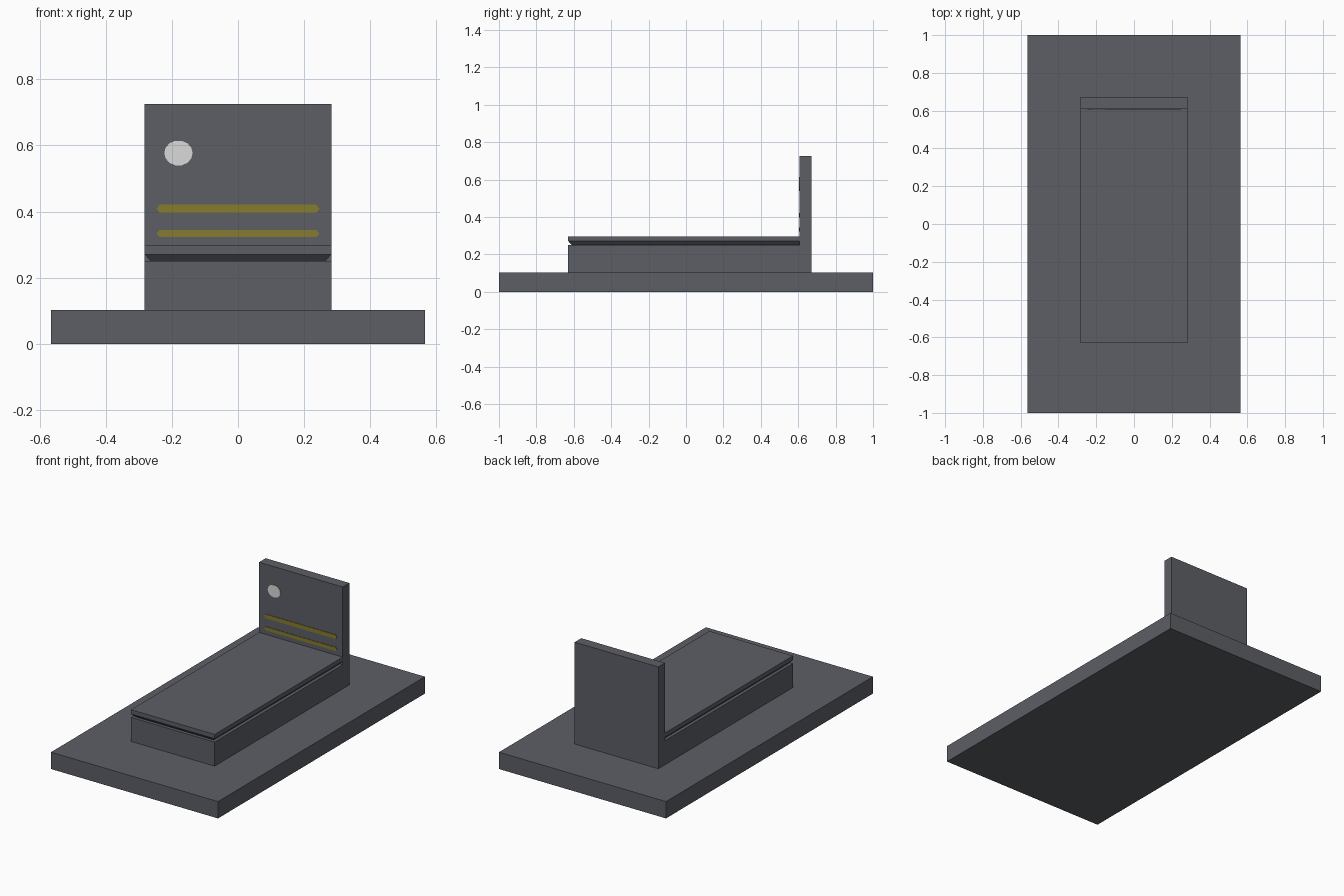
import bpy, bmesh, math

if "Cube" in bpy.data.objects:
    bpy.data.objects.remove(bpy.data.objects["Cube"])


def material(name, rgb):
    m = bpy.data.materials.new(name)
    m.diffuse_color = (*rgb, 1)
    m.use_nodes = True
    m.node_tree.nodes["Principled BSDF"].inputs["Base Color"].default_value = m.diffuse_color
    return m


stone = material("grey_stone", (0.107, 0.114, 0.133))
gold = material("dull_gold", (0.235, 0.200, 0.026))
pale = material("pale_grey", (0.70, 0.70, 0.70))


def make(name, verts, faces, mat):
    bm = bmesh.new()
    vs = [bm.verts.new(v) for v in verts]
    for f in faces:
        bm.faces.new([vs[i] for i in f])
    bmesh.ops.recalc_face_normals(bm, faces=bm.faces[:])
    me = bpy.data.meshes.new(name)
    bm.to_mesh(me)
    bm.free()
    me.materials.append(mat)
    ob = bpy.data.objects.new(name, me)
    bpy.context.collection.objects.link(ob)
    return ob


def loft(name, rings, mat):
    """Join matching rings of points with quads and cap both ends."""
    n = len(rings[0])
    faces = [list(range(n)), [(len(rings) - 1) * n + i for i in range(n)]]
    for r in range(len(rings) - 1):
        for i in range(n):
            j = (i + 1) % n
            faces.append([r * n + i, r * n + j, (r + 1) * n + j, (r + 1) * n + i])
    return make(name, [p for ring in rings for p in ring], faces, mat)


def rect(hx, y0, y1, z):
    return [(-hx, y0, z), (hx, y0, z), (hx, y1, z), (-hx, y1, z)]


W, FRONT, FACE, BACK = 0.283, -0.63, 0.608, 0.672

# ground slab
loft("base_slab", [rect(0.565, -1, 1, 0), rect(0.565, -1, 1, 0.103)], stone)

# plinth and upright headstone as one L-shaped profile
profile = [(FRONT, 0.103), (BACK, 0.103), (BACK, 0.726), (FACE, 0.726), (FACE, 0.25), (FRONT, 0.25)]
loft("plinth_and_headstone", [[(x, y, z) for y, z in profile] for x in (-W, W)], stone)

# cover slab with undercut lower edge
c = 0.02
loft("cover_slab", [rect(W - c, FRONT + c, FACE, 0.25),
                    rect(W, FRONT, FACE, 0.271),
                    rect(W, FRONT, FACE, 0.297)], stone)


def plate(name, outline, mat):
    """Thin plate on the front of the headstone."""
    loft(name, [[(x, y, z) for x, z in outline] for y in (FACE - 0.003, FACE + 0.002)], mat)


# two gold bars with small pointed ends
for label, z, h in (("upper", 0.409, 0.0125), ("lower", 0.334, 0.011)):
    plate(label + "_gold_bar",
          [(-0.237, z - h), (0.237, z - h), (0.246, z),
           (0.237, z + h), (-0.237, z + h), (-0.246, z)], gold)

# pale oval plaque
plate("oval_plaque",
      [(-0.18 + 0.043 * math.cos(math.tau * i / 14), 0.577 + 0.038 * math.sin(math.tau * i / 14))
       for i in range(14)], pale)
